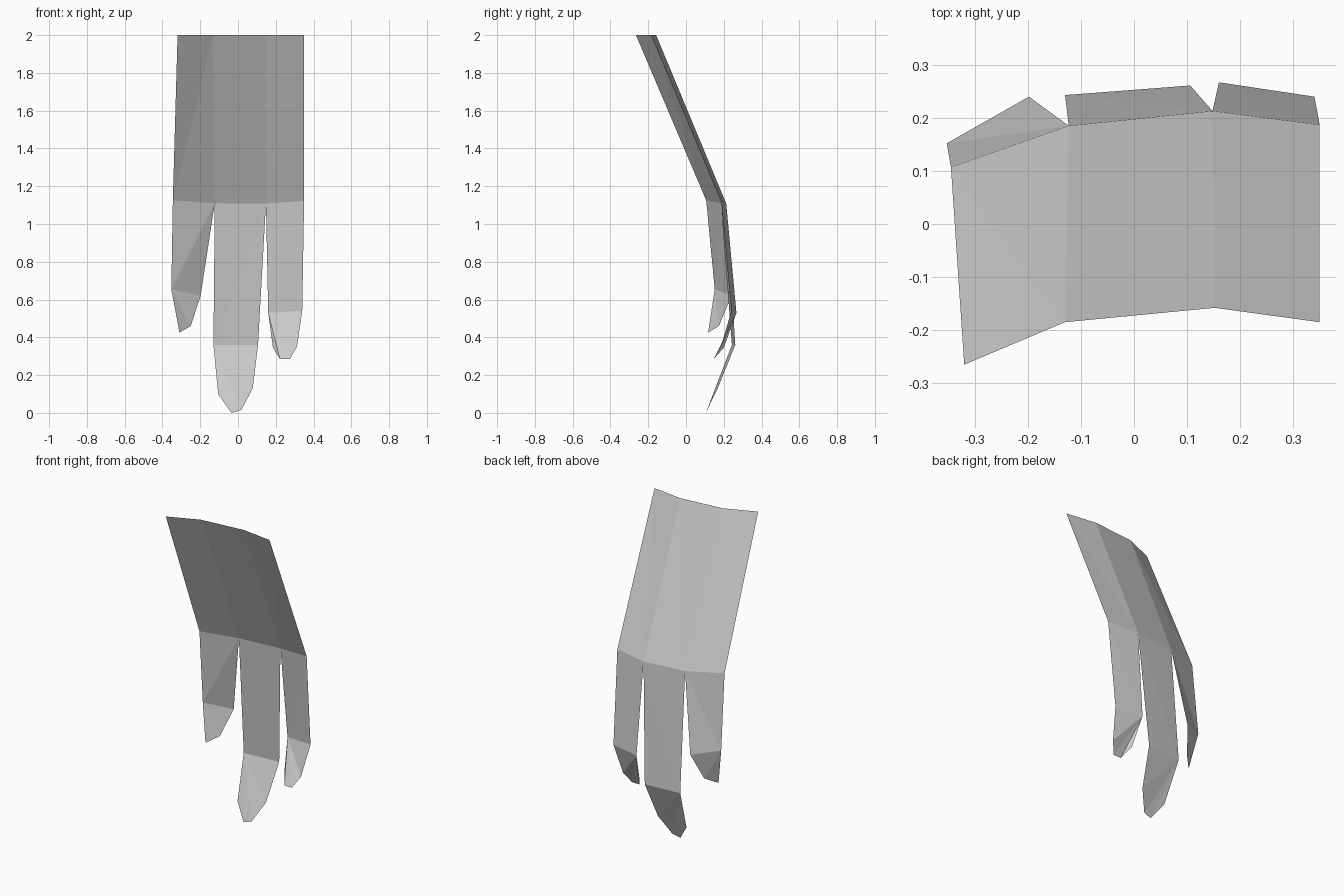
import bpy


def sheet(name, verts, faces):
    mesh = bpy.data.meshes.new(name)
    mesh.from_pydata(verts, [], faces)
    mesh.update()
    obj = bpy.data.objects.new(name, mesh)
    bpy.context.collection.objects.link(obj)
    return obj


# Shared knuckle line and the upper rim of the sheet
knuckles = [(-0.345, 0.107, 1.125), (-0.123, 0.185, 1.11),
            (0.148, 0.213, 1.108), (0.35, 0.187, 1.122)]
rim = [(-0.32, -0.265, 2), (-0.13, -0.185, 2),
       (0.152, -0.158, 2), (0.35, -0.185, 2)]

# Back of the hand: three lengthwise panels, split r0-l1
panels = []
for i in range(3):
    panels += [(i, i + 1, i + 4), (i + 1, i + 5, i + 4)]
sheet("hand_back", rim + knuckles, panels)


def finger(name, i, joint_l, joint_r, tip):
    """Flat finger below knuckles i, i+1; the tip outline runs right to left."""
    verts = [knuckles[i], knuckles[i + 1], joint_l, joint_r] + tip
    faces = [(0, 1, 2), (1, 3, 2)]
    # Bent fingertip fans out from the left joint
    faces += [(2, k, k + 1) for k in range(3, len(verts) - 1)]
    sheet(name, verts, faces)


finger("left_finger", 0, (-0.353, 0.152, 0.655), (-0.198, 0.24, 0.62),
       [(-0.25, 0.175, 0.46), (-0.31, 0.117, 0.425)])
finger("middle_finger", 1, (-0.13, 0.243, 0.36), (0.106, 0.261, 0.36),
       [(0.078, 0.168, 0.13), (0.017, 0.112, 0.015),
        (-0.035, 0.105, 0.0), (-0.105, 0.145, 0.10)])
finger("right_finger", 2, (0.16, 0.267, 0.53), (0.34, 0.24, 0.54),
       [(0.312, 0.185, 0.35), (0.275, 0.147, 0.285),
        (0.222, 0.147, 0.285), (0.185, 0.2, 0.345)])
